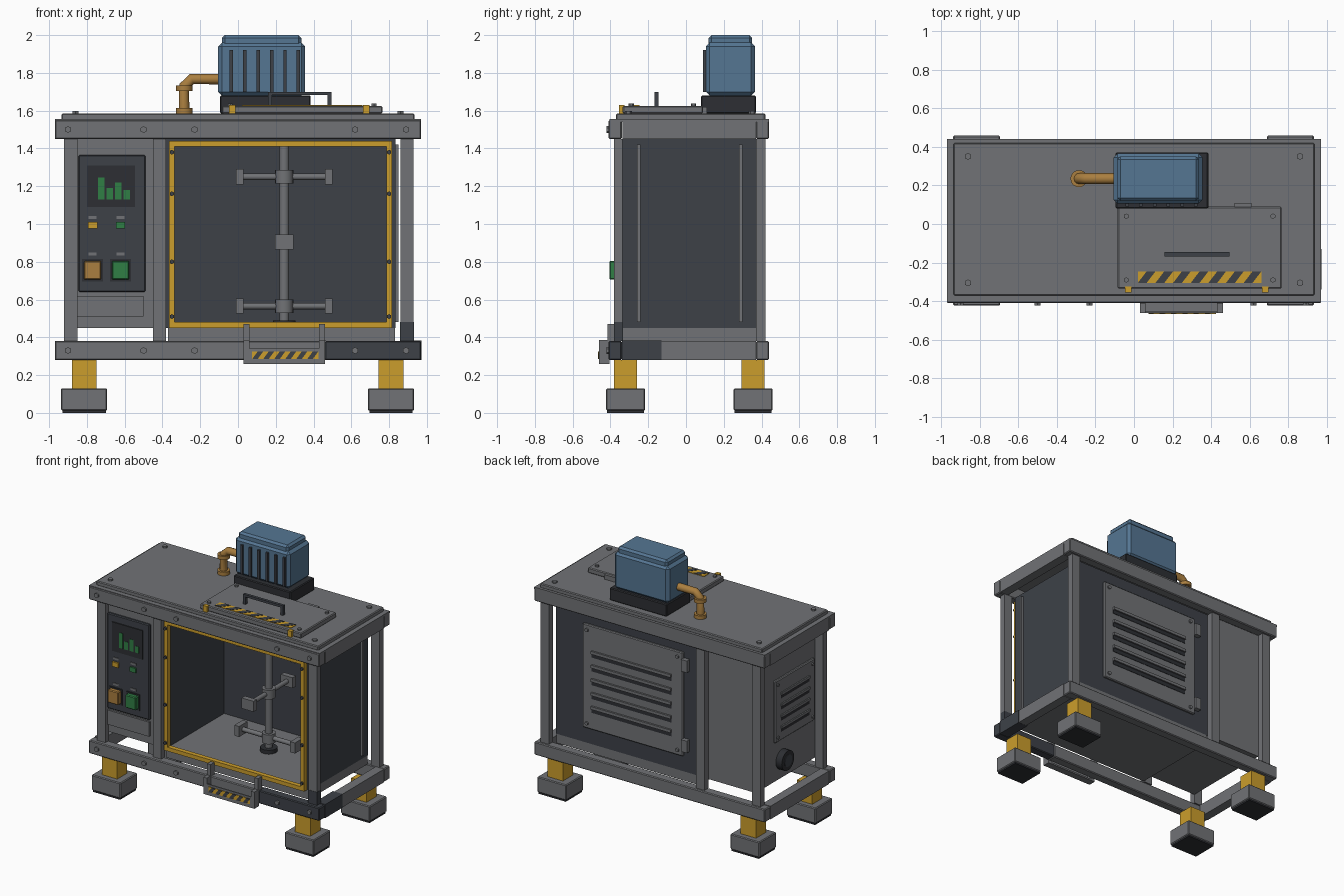
import bpy, bmesh
from math import radians
from mathutils import Vector, Matrix

default_cube = bpy.data.objects.get("Cube")
if default_cube:
    bpy.data.objects.remove(default_cube, do_unlink=True)


def material(name, *rgb):
    mat = bpy.data.materials.new(name)
    mat.use_nodes = True
    mat.diffuse_color = (*rgb, 1)
    mat.node_tree.nodes["Principled BSDF"].inputs["Base Color"].default_value = (*rgb, 1)
    return mat


steel = material("steel grey", .165, .17, .18)
dark = material("dark slate", .047, .053, .064)
black = material("soft black", .026, .028, .033)
yellow = material("safety yellow", .6, .34, .025)
blue = material("motor blue", .09, .18, .29)
brass = material("brass", .4, .21, .05)
green = material("signal green", .03, .21, .06)


def finish(name, bm, mat, smooth=False):
    bmesh.ops.recalc_face_normals(bm, faces=bm.faces)
    mesh = bpy.data.meshes.new(name)
    bm.to_mesh(mesh)
    bm.free()
    mesh.materials.append(mat)
    if smooth:
        mesh.shade_smooth()
        mesh.set_sharp_from_angle(angle=radians(35))
    obj = bpy.data.objects.new(name, mesh)
    bpy.context.collection.objects.link(obj)
    return obj


def box(name, x, y, z, mat=steel, bevel=0):
    bm = bmesh.new()
    spans = [sorted(span) for span in (x, y, z)]
    size = [hi - lo for lo, hi in spans]
    middle = [(lo + hi) / 2 for lo, hi in spans]
    place = Matrix.Translation(middle) @ Matrix.Diagonal((*size, 1))
    bmesh.ops.create_cube(bm, size=1, matrix=place)
    if bevel:
        bmesh.ops.bevel(bm, geom=bm.edges[:], offset=bevel, segments=1, affect='EDGES')
    return finish(name, bm, mat)


def rod(name, start, end, radius, mat=steel, sides=20):
    a, b = Vector(start), Vector(end)
    turn = (b - a).to_track_quat('Z', 'Y').to_matrix().to_4x4()
    bm = bmesh.new()
    bmesh.ops.create_cone(bm, cap_ends=True, segments=sides, radius1=radius, radius2=radius,
                          depth=(b - a).length, matrix=Matrix.Translation((a + b) / 2) @ turn)
    return finish(name, bm, mat, smooth=sides > 8)


def bolt(name, at, direction, radius=.018, mat=steel):
    at, direction = Vector(at), Vector(direction)
    rod(name, at - direction * .01, at + direction * .012, radius, mat, sides=6)


def hazard_plate(name, corner, width, up, count):
    """Yellow plate with slanted dark stripes; up is the plate's second axis."""
    corner, up = Vector(corner), Vector(up)
    normal = Vector((1, 0, 0)).cross(up).normalized()
    across = Vector((width, 0, 0))
    pitch = across / count
    layers = [(yellow, [(corner, across, Vector())], .004)]
    layers.append((dark, [(corner + pitch * i, pitch * .5, pitch * .5) for i in range(count)], .006))
    for mat, quads, thick in layers:
        bm = bmesh.new()
        for base, run, lean in quads:
            points = (base, base + run, base + run + up + lean, base + up + lean)
            face = bm.faces.new([bm.verts.new(p) for p in points])
            made = bmesh.ops.extrude_face_region(bm, geom=[face])["geom"]
            moved = [v for v in made if isinstance(v, bmesh.types.BMVert)]
            bmesh.ops.translate(bm, vec=normal * thick, verts=moved)
        finish(name + "_" + mat.name.split()[0], bm, mat)


SOFT = .006
FRONT, BACK = (-.41, -.34), (.37, .44)      # rail depth ranges
FRONT_POST, BACK_POST = (-.38, -.335), (.37, .42)
BODY = (-.335, .37)
LOW, HIGH = (.28, .38), (1.45, 1.55)        # rail heights
DECK = 1.585

# Rail frame, with a scorched front left corner
box("upper_front_rail", (-.97, .97), FRONT, HIGH, bevel=SOFT)
box("lower_front_rail", (-.97, .46), FRONT, LOW, bevel=SOFT)
box("scorched_front_rail", (.46, .97), FRONT, LOW, dark, SOFT)
for label, height in (("lower", LOW), ("upper", HIGH)):
    box(label + "_back_rail", (-.97, .97), BACK, height, bevel=SOFT)
    box(label + "_right_rail", (-.97, -.9), BODY, height)
    box(label + "_left_rail", (.9, .97), BODY, height)
    for x in (-.9, -.5, -.23, .62, .89):
        bolt(label + "_rail_bolt", (x, FRONT[0], sum(height) / 2), (0, -1, 0))
box("scorched_left_rail", (.89, .972), (-.34, -.13), (.279, .382), dark)

# Posts
for depth, label in ((FRONT_POST, "front"), (BACK_POST, "back")):
    for x, side in ((-.92, "right"), (-.45, "divider"), (.86, "left")):
        box(f"{label}_{side}_post", (x, x + .07), depth, (LOW[1], HIGH[0]))
box("scorched_post_foot", (.858, .932), (-.382, -.333), (LOW[1], .48), dark)

# Feet
for x, side in ((-.815, "right"), (.81, "left")):
    for y, label in ((-.32, "front"), (.355, "back")):
        box(f"{label}_{side}_leg", (x - .065, x + .065), (y - .06, y + .06), (.12, LOW[0]), yellow)
        box(f"{label}_{side}_foot", (x - .122, x + .122), (y - .103, y + .103), (.012, .13), steel, SOFT)
        box(f"{label}_{side}_pad", (x - .115, x + .115), (y - .097, y + .097), (0, .014), black)

# Deck plate
box("deck_plate", (-.97, .97), (-.405, .44), (1.54, 1.555))
box("top_plate", (-.935, .935), (-.37, .42), (1.55, DECK), bevel=SOFT)
for x in (-.86, .86):
    for y in (-.305, .35):
        bolt("deck_bolt", (x, y, DECK), (0, 0, 1))

# Open chamber
WALL = (.45, 1.45)
box("chamber_base", (-.37, .83), BODY, (LOW[1], .45))
box("chamber_floor", (-.36, .82), (-.33, .36), (.45, .46))
box("chamber_right_wall", (-.38, -.355), BODY, WALL, dark)
box("chamber_left_wall", (.81, .835), BODY, WALL, dark)
box("chamber_back_wall", (-.37, .83), (.34, .37), WALL, dark)
box("chamber_ceiling", (-.37, .83), BODY, (1.42, 1.45), dark)
for y in (-.25, .29):
    box("side_strip", (.83, .85), (y - .01, y + .01), (.48, 1.42))

# Yellow opening trim and its bolts
TRIM = (-.37, -.335)
for edge in (-.365, .785):
    box("trim_upright", (edge, edge + .03), TRIM, (.45, 1.44), yellow)
    for z in (.51, .8, 1.16, 1.38):
        bolt("trim_bolt", (edge + .015, TRIM[0], z), (0, -1, 0), .013, dark)
for z in (.45, 1.41):
    box("trim_crosspiece", (-.365, .815), TRIM, (z, z + .03), yellow)

# Stirring shaft with paddles
SX, SY = .245, .02
rod("stirrer_shaft", (SX, SY, .46), (SX, SY, 1.43), .026)
rod("shaft_seat", (SX, SY, .46), (SX, SY, .49), .06, black)
for z, axis in ((.565, Vector((1, 0, 0))), (.905, Vector((0, 1, 0))), (1.25, Vector((1, 0, 0)))):
    hub = Vector((SX, SY, z))
    rod("stirrer_collar", hub - Vector((0, 0, .035)), hub + Vector((0, 0, .035)), .048)
    rod("stirrer_arm", hub - axis * .23, hub + axis * .23, .017)
    for sign in (-1, 1):
        tip = hub + axis * .235 * sign
        half = Vector((.05, .05, .04)) - axis * .03
        box("stirrer_paddle", *[(tip[i] - half[i], tip[i] + half[i]) for i in range(3)])

# Control cabinet
box("control_cabinet", (-.85, -.43), (-.34, .375), WALL)
box("control_panel", (-.845, -.49), (-.365, -.34), (.64, 1.365), dark, SOFT)
box("lower_cover", (-.85, -.5), (-.355, -.34), (.51, .62))
box("screen", (-.8, -.545), (-.372, -.36), (1.09, 1.31), black)
for i, height in enumerate((.115, .06, .09, .05)):
    x = -.74 + i * .045
    box("screen_bar", (x, x + .032), (-.375, -.37), (1.13, 1.13 + height), green)
for x, lamp, button in ((-.77, yellow, brass), (-.622, green, green)):
    box("lamp", (x - .025, x + .025), (-.378, -.36), (.975, 1.01), lamp)
    for z in (1.035, .84):
        box("label_strip", (x - .022, x + .022), (-.37, -.36), (z - .008, z + .008))
    box("button_surround", (x - .055, x + .055), (-.372, -.36), (.695, .815), black)
    box("push_button", (x - .045, x + .045), (-.405, -.36), (.705, .805), button, SOFT)

# Cabinet side vent and port
box("side_vent_panel", (-.868, -.845), (-.31, .165), (.75, 1.22), bevel=SOFT)
for i in range(4):
    z = .84 + i * .085
    box("side_louvre", (-.878, -.86), (-.24, .1), (z, z + .02))
    box("side_vent_slot", (-.87, -.86), (-.24, .1), (z - .025, z), black)
for y in (-.28, .135):
    for z in (.785, 1.185):
        bolt("side_vent_bolt", (-.865, y, z), (-1, 0, 0), .012)
rod("side_port", (-.84, .06, .59), (-.9, .06, .59), .075, black)
rod("side_port_core", (-.89, .06, .59), (-.904, .06, .59), .045, dark)

# Back service door
box("service_door", (-.245, .6), (.365, .388), (.57, 1.36), bevel=SOFT)
for i in range(5):
    z = .73 + i * .105
    box("door_louvre", (-.15, .52), (.38, .402), (z, z + .022))
    box("door_slot", (-.15, .52), (.38, .391), (z - .03, z), black)
for z in (.66, 1.27):
    box("door_hinge", (-.29, -.24), (.365, .405), (z - .045, z + .045))
for x in (-.2, .56):
    for z in (.61, 1.32):
        bolt("door_bolt", (x, .388, z), (0, 1, 0), .014)

# Drip tray
box("tray_bottom", (.045, .45), (-.46, -.405), (.258, .27))
box("tray_front", (.045, .45), (-.46, -.45), (.258, .34))
for x in (.045, .445):
    box("tray_side", (x - .015, x + .015), (-.46, -.405), (.258, .385))
    box("tray_hanger", (x - .015, x + .015), (-.415, -.37), (.37, .47))
hazard_plate("tray_hazard", (.075, -.46, .285), .35, (0, 0, .04), 6)

# Top hatch with handle
box("hatch", (-.085, .765), (-.335, .09), (DECK, 1.625), bevel=SOFT)
box("hatch_latch", (.52, .61), (.085, .11), (DECK, 1.62))
hazard_plate("hatch_hazard", (.02, -.305, 1.625), .64, (0, .06, 0), 7)
for x in (-.03, .68):
    box("hatch_clip", (x - .017, x + .017), (-.355, -.325), (DECK, 1.63), yellow)
for x in (-.04, .72):
    for y in (-.29, .04):
        bolt("hatch_bolt", (x, y, 1.625), (0, 0, 1), .014)
for x in (.17, .485):
    box("handle_leg", (x - .011, x + .011), (-.168, -.146), (1.62, 1.69), dark)
box("handle_bar", (.159, .496), (-.168, -.146), (1.682, 1.7), dark)

# Motor
box("motor_base", (-.095, .385), (.08, .37), (DECK, 1.68), black, SOFT)
box("motor_body", (-.105, .355), (.105, .365), (1.68, 1.96), blue, .02)
box("motor_cap", (-.085, .335), (.12, .35), (1.94, 2), blue, .015)
for i in range(6):
    x = -.035 + i * .071
    box("motor_fin", (x - .009, x + .009), (.09, .12), (1.7, 1.92), dark)

# Brass pipe
curve = bpy.data.curves.new("pipe_path", 'CURVE')
curve.dimensions, curve.bevel_depth, curve.use_fill_caps = '3D', .028, True
path = [(-.285, DECK), (-.285, 1.73), (-.245, 1.767), (-.09, 1.767)]
spline = curve.splines.new('POLY')
spline.points.add(len(path) - 1)
for point, (x, z) in zip(spline.points, path):
    point.co = (x, .235, z, 1)
helper = bpy.data.objects.new("pipe_helper", curve)
pipe = bpy.data.objects.new("brass_pipe", bpy.data.meshes.new_from_object(helper))
bpy.data.objects.remove(helper)
pipe.data.materials.clear()
pipe.data.materials.append(brass)
bpy.context.collection.objects.link(pipe)
for z in (DECK, 1.705):
    rod("pipe_collar", (-.285, .235, z), (-.285, .235, z + .028), .044, brass)
